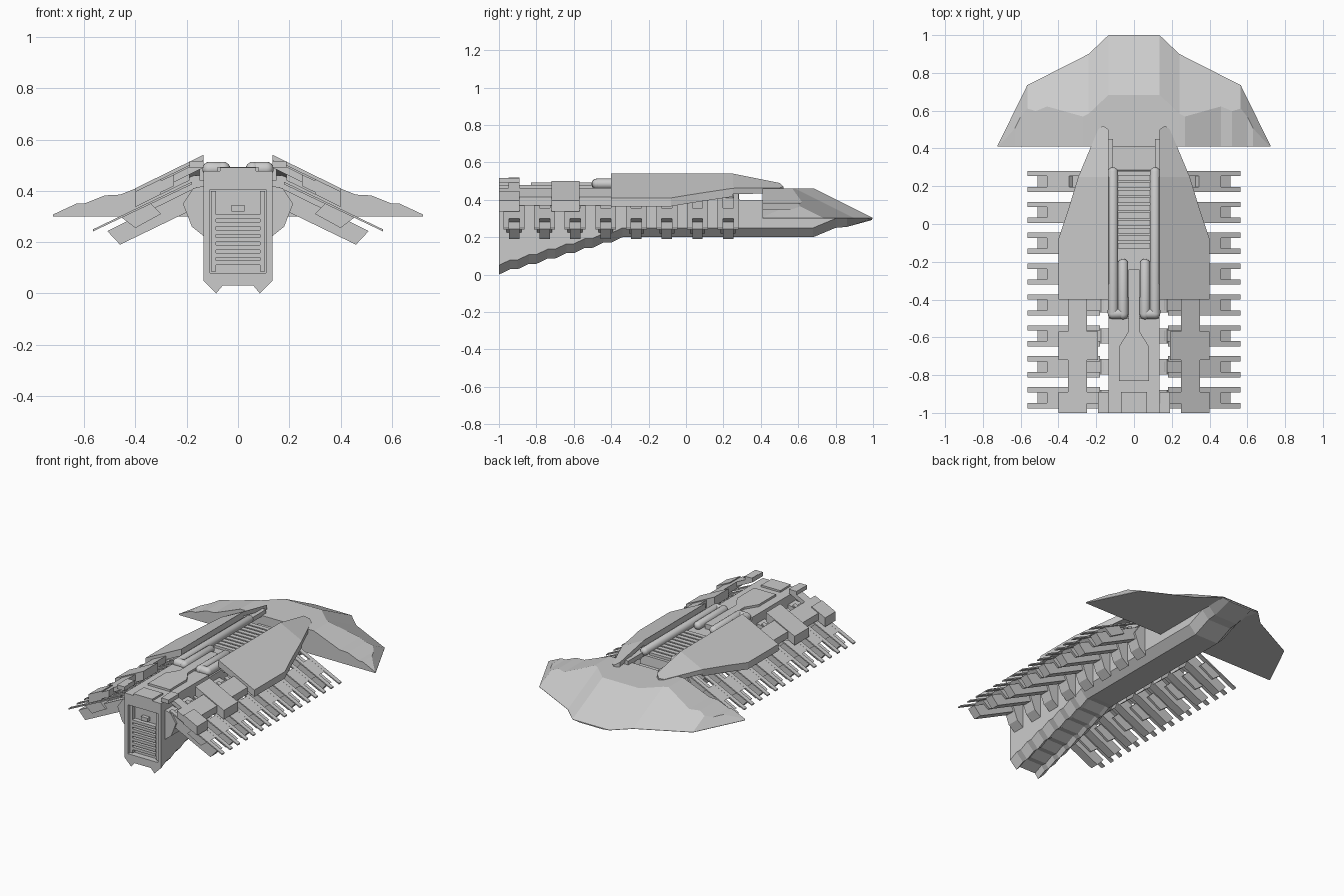
import bpy, bmesh, math
from mathutils import Matrix

if "Cube" in bpy.data.objects:
    bpy.data.objects.remove(bpy.data.objects["Cube"])


def finish(name, bm, mirror=False):
    bmesh.ops.recalc_face_normals(bm, faces=bm.faces)
    me = bpy.data.meshes.new(name)
    bm.to_mesh(me)
    bm.free()
    ob = bpy.data.objects.new(name, me)
    bpy.context.collection.objects.link(ob)
    if mirror:
        ob.modifiers.new("mirror", 'MIRROR').use_mirror_merge = False
    return ob


def loft(bm, rings):
    """Skin equal-length closed rings and cap both ends."""
    vs = [[bm.verts.new(p) for p in r] for r in rings]
    n = len(vs[0])
    for a, b in zip(vs, vs[1:]):
        for i in range(n):
            bm.faces.new((a[i], a[(i + 1) % n], b[(i + 1) % n], b[i]))
    bm.faces.new(vs[0])
    bm.faces.new(vs[-1])


def prism_y(name, profile, spans, mirror=True):
    """Extrude an xz profile along y over each span."""
    bm = bmesh.new()
    for a, b in spans:
        loft(bm, [[(x, y, z) for x, z in profile] for y in (a, b)])
    return finish(name, bm, mirror)


def slab(name, outline, top, thick, mirror=True, slope=0.49, dip=0.0):
    """Plate from an xy outline, falling away outwards (slope) and forwards (dip)."""
    def z(x, y):
        return top - slope * (x - 0.135) - dip * (y - 0.25)
    bm = bmesh.new()
    loft(bm, [[(x, y, z(x, y) - d) for x, y in outline] for d in (thick, 0)])
    return finish(name, bm, mirror)


def rect(x0, x1, y0, y1):
    return [(x0, y0), (x1, y0), (x1, y1), (x0, y1)]


def boxes(name, items, mirror=False):
    bm = bmesh.new()
    for x0, x1, y0, y1, z0, z1 in items:
        loft(bm, [[(x, y, z) for x, y in rect(x0, x1, y0, y1)] for z in (z0, z1)])
    return finish(name, bm, mirror)


# Central hull: stepped belly at the rear, flat keel, pointed under the head
def section(y, zb, top, notch=0.0):
    top = max(top, zb + 0.012)
    edge = min(zb + 0.05, top - 0.006)
    half = [(0.06, zb + notch), (0.085, zb), (0.135, edge), (0.135, top)]
    return [(x, y, z) for x, z in half] + [(-x, y, z) for x, z in reversed(half)]


rings = []
for i in range(7):
    y, zb = -1 + 0.1 * i, 0.2 * i / 7
    n = 0.03 * (1 - i / 7)
    rings += [section(y, zb, 0.46, n), section(y + 0.06, zb + 0.2 / 7, 0.46, n)]
rings += [section(-0.3, 0.2, 0.46), section(0.28, 0.2, 0.46), section(0.285, 0.2, 0.4),
          section(0.5, 0.2, 0.4), section(0.505, 0.2, 0.31), section(0.68, 0.2, 0.31),
          section(0.8, 0.25, 0.31), section(0.86, 0.255, 0.31), section(0.995, 0.292, 0.304)]
bm = bmesh.new()
loft(bm, rings)
hull = finish("central_hull", bm)

# Recessed front bay with rungs and posts
cutter = boxes("bay_cutter", [(-0.11, 0.11, -1.1, -0.96, 0.08, 0.405)])
cutter.hide_render = True
cutter.hide_viewport = True
cut = hull.modifiers.new("bay", 'BOOLEAN')
cut.operation, cut.object, cut.solver = 'DIFFERENCE', cutter, 'EXACT'
boxes("bay_rungs", [(-0.085, 0.085, -0.99, -0.955, 0.11 + 0.03 * i, 0.128 + 0.03 * i) for i in range(7)])
boxes("bay_posts", [(0.085, 0.105, -0.985, -0.955, 0.085, 0.4)], True)
boxes("bay_lamp", [(-0.025, 0.025, -0.985, -0.955, 0.32, 0.345)])

# Broad wedge head: flat underside, terraced top, sharp leading edge
def interp(x, pts):
    for (a, u), (b, v) in zip(pts, pts[1:]):
        if x <= b:
            return u + (v - u) * (x - a) / (b - a)
    return pts[-1][1]


lead = [(0, 1.0), (0.135, 1.0), (0.24, 0.9), (0.565, 0.735), (0.725, 0.41)]
roof = [(0, 0.46), (0.27, 0.46), (0.46, 0.385), (0.52, 0.382), (0.6, 0.35), (0.63, 0.35), (0.725, 0.306)]
stations = [0, 0.135, 0.24, 0.27, 0.36, 0.46, 0.52, 0.565, 0.6, 0.63, 0.68, 0.722]
rings = []
for x in [-s for s in reversed(stations[1:])] + stations:
    yf, zr = interp(abs(x), lead), interp(abs(x), roof)
    ridge = max(0.411, yf - (zr - 0.302) / 0.5)
    rings.append([(x, 0.41, 0.3), (x, yf, 0.3), (x, yf, 0.302), (x, ridge, zr), (x, 0.41, zr)])
bm = bmesh.new()
loft(bm, rings)
finish("wedge_head", bm)

# Sloping armour plates along each flank
slab("main_plate", [(0.135, -0.4), (0.4, -0.4), (0.4, -0.08), (0.35, 0.07), (0.295, 0.25), (0.135, 0.25)], 0.54, 0.045)
slab("plate_nose", [(0.135, 0.25), (0.295, 0.25), (0.19, 0.5), (0.165, 0.52), (0.135, 0.5)], 0.54, 0.03, dip=0.2)
slab("plate_inner_edge", rect(0.25, 0.35, -1, -0.4), 0.52, 0.045)
slab("rear_plate", rect(0.19, 0.4, -0.72, -0.57), 0.527, 0.06)
slab("tail_plate", rect(0.3, 0.4, -1, -0.89), 0.527, 0.06)
slab("tail_bracket", rect(0.135, 0.3, -0.95, -0.89), 0.52, 0.03)
boxes("tail_block", [(0.135, 0.19, -1, -0.89, 0.49, 0.517)], True)
boxes("shoulder_rail", [(0.11, 0.15, -0.35, 0.25, 0.44, 0.5), (0.11, 0.15, 0.25, 0.45, 0.455, 0.485)], True)

# Rows of arms: hip pod, thick arm and two thin slats each
ys = [0.225 - 0.1635 * i for i in range(8)]
prism_y("hip_pods", [(0.13, 0.42), (0.175, 0.41), (0.215, 0.35), (0.18, 0.26), (0.13, 0.22)],
        [(y - 0.04, y + 0.04) for y in ys])
prism_y("arms", [(0.16, 0.415), (0.51, 0.243), (0.46, 0.19), (0.16, 0.335)],
        [(y - 0.028, y + 0.028) for y in ys])
prism_y("arm_slats", [(0.18, 0.435), (0.565, 0.25), (0.565, 0.242), (0.18, 0.425)],
        [(y + s - 0.014, y + s + 0.014) for y in ys for s in (-0.042, 0.042)])
prism_y("arm_knuckles", [(0.3, 0.31), (0.345, 0.355), (0.46, 0.3), (0.4, 0.255)],
        [(y - 0.042, y + 0.042) for y in ys])

# Deck: tread steps, rear deck and raised spine
boxes("deck_treads", [(-0.085, 0.085, -0.13 + 0.04 * i, -0.1 + 0.04 * i, 0.455, 0.477) for i in range(10)])
boxes("rear_deck", [(-0.135, 0.135, -1, -0.5, 0.455, 0.478)])
spine = [(0.03, -0.24), (0.03, -0.57), (0.08, -0.65), (0.08, -0.83)]
slab("raised_spine", spine + [(-x, y) for x, y in reversed(spine)], 0.492, 0.04, mirror=False, slope=0)
boxes("tail_cap", [(-0.07, 0.07, -1, -0.89, 0.47, 0.49)])


# Folded deck pipes with rounded ends
def capsule(bm, x, y, length, z, r, along_y=True):
    part = bmesh.ops.create_uvsphere(bm, u_segments=16, v_segments=10, radius=r)['verts']
    for v in part:
        v.co.z += math.copysign(length / 2 - r, v.co.z)
    turn = Matrix.Rotation(math.pi / 2, 4, 'X' if along_y else 'Y')
    bmesh.ops.transform(bm, matrix=Matrix.Translation((x, y, z)) @ turn, verts=part)


bm = bmesh.new()
capsule(bm, 0.111, -0.1, 0.8, 0.485, 0.028)
capsule(bm, 0.058, -0.345, 0.32, 0.485, 0.028)
capsule(bm, 0.085, -0.475, 0.108, 0.485, 0.028, False)
pipes = finish("deck_pipes", bm, True)
for o in bpy.context.selected_objects:
    o.select_set(False)
pipes.select_set(True)
bpy.context.view_layer.objects.active = pipes
bpy.ops.object.shade_smooth_by_angle()
